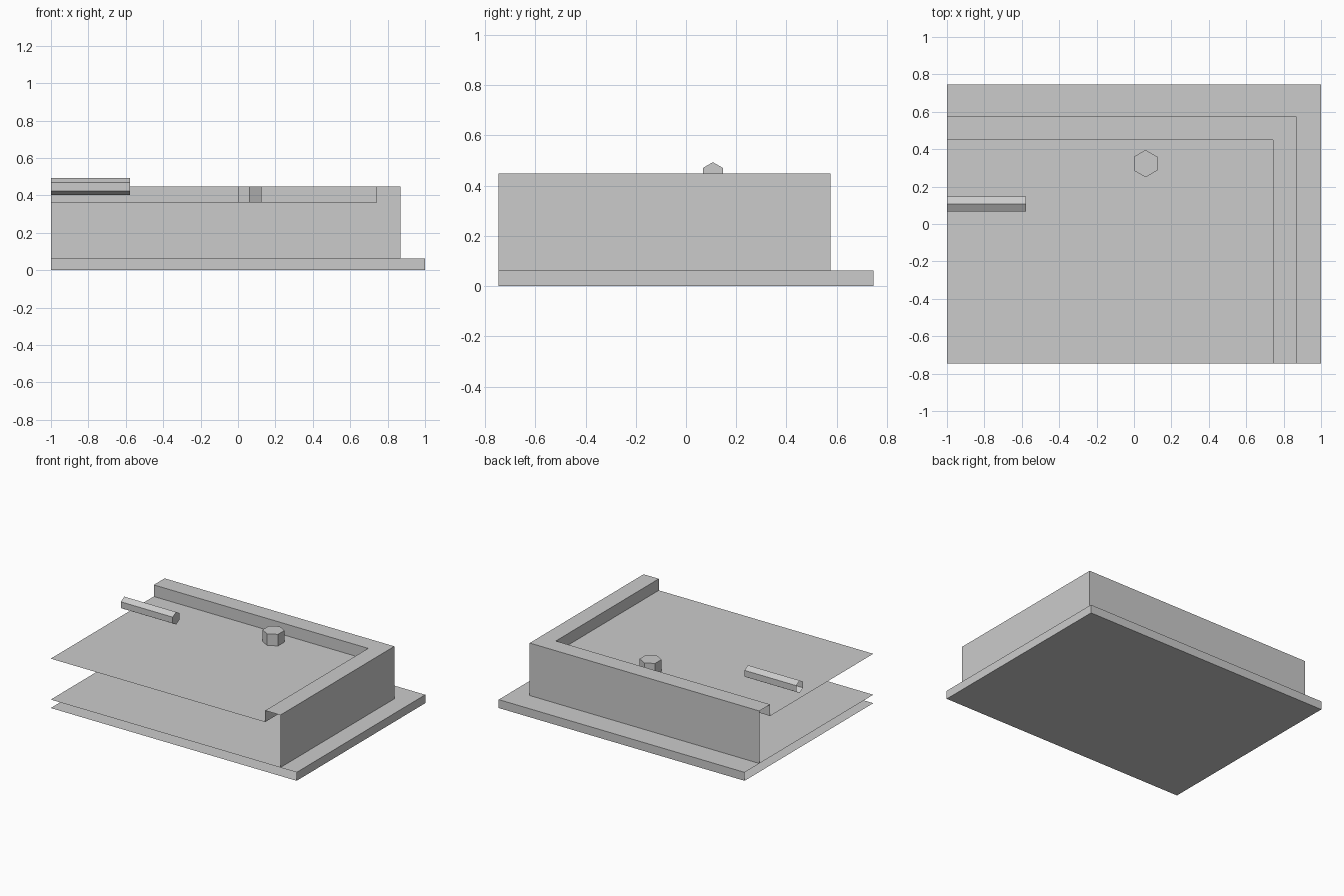
import bpy, bmesh, math
from mathutils import Matrix, Vector

if "Cube" in bpy.data.objects:
    bpy.data.objects.remove(bpy.data.objects["Cube"])

grey = bpy.data.materials.new("plain grey")
grey.diffuse_color = (0.6, 0.6, 0.6, 1)
grey.use_nodes = True
grey.node_tree.nodes["Principled BSDF"].inputs["Base Color"].default_value = grey.diffuse_color

X0, Y0 = -1.0, -0.747           # open cut sides of the shell
Z_BASE, Z_FLOOR, Z_TOP = 0.062, 0.363, 0.448
RIGHT, BACK, UP, DOWN = (1, 0, 0), (0, 1, 0), (0, 0, 1), (0, 0, -1)


def finish(name, bm):
    mesh = bpy.data.meshes.new(name)
    bm.to_mesh(mesh)
    bm.free()
    mesh.materials.append(grey)
    obj = bpy.data.objects.new(name, mesh)
    bpy.context.collection.objects.link(obj)
    return obj


def open_box(name, hi, z0, keep, inward=False):
    """Box from the cut corner to hi, keeping only the named sides."""
    lo, hi = Vector((X0, Y0, z0)), Vector(hi)
    bm = bmesh.new()
    bmesh.ops.create_cube(bm, size=1)
    bm.normal_update()
    drop = [f for f in bm.faces
            if not any(f.normal.dot(Vector(d)) > 0.9 for d in keep)]
    bmesh.ops.delete(bm, geom=drop, context='FACES')
    for v in bm.verts:
        v.co = (lo + hi) / 2 + Vector(a * b for a, b in zip(v.co, hi - lo))
    if inward:
        bmesh.ops.reverse_faces(bm, faces=bm.faces[:])
    return finish(name, bm)


def hex_bar(name, radius, depth, matrix, open_side):
    """Six-sided bar, one end left open."""
    bm = bmesh.new()
    bmesh.ops.create_cone(bm, cap_ends=True, segments=6, radius1=radius,
                          radius2=radius, depth=depth, matrix=matrix)
    bm.normal_update()
    drop = [f for f in bm.faces if f.normal.dot(Vector(open_side)) > 0.9]
    bmesh.ops.delete(bm, geom=drop, context='FACES')
    return finish(name, bm)


# Stepped body, open along the left and front
open_box("base_slab", (1.0, 0.747, Z_BASE), 0, (RIGHT, BACK, UP, DOWN))
open_box("outer_walls", (0.868, 0.576, Z_TOP), Z_BASE, (RIGHT, BACK))
open_box("recessed_floor", (0.744, 0.45, Z_TOP), Z_FLOOR,
         (RIGHT, BACK, DOWN), inward=True)

# L-shaped rim around the recess
bm = bmesh.new()
inner = [(0.744, Y0), (0.744, 0.45), (X0, 0.45)]
outer = [(0.868, Y0), (0.868, 0.576), (X0, 0.576)]
vi, vo = ([bm.verts.new((x, y, Z_TOP)) for x, y in row] for row in (inner, outer))
for i in range(2):
    bm.faces.new((vi[i], vo[i], vo[i + 1], vi[i + 1]))
finish("rim", bm)

# Upright hexagonal peg on the floor
hex_bar("peg", 0.073, Z_TOP - Z_FLOOR,
        Matrix.Translation((0.062, 0.323, (Z_TOP + Z_FLOOR) / 2)), DOWN)

# Horizontal hexagonal rod, points up and down
hex_bar("rod", 0.046, 0.422,
        Matrix.Translation((-0.789, 0.107, 0.447))
        @ Matrix.Rotation(math.pi / 2, 4, 'Y') @ Matrix.Rotation(math.pi / 2, 4, 'Z'),
        (-1, 0, 0))
